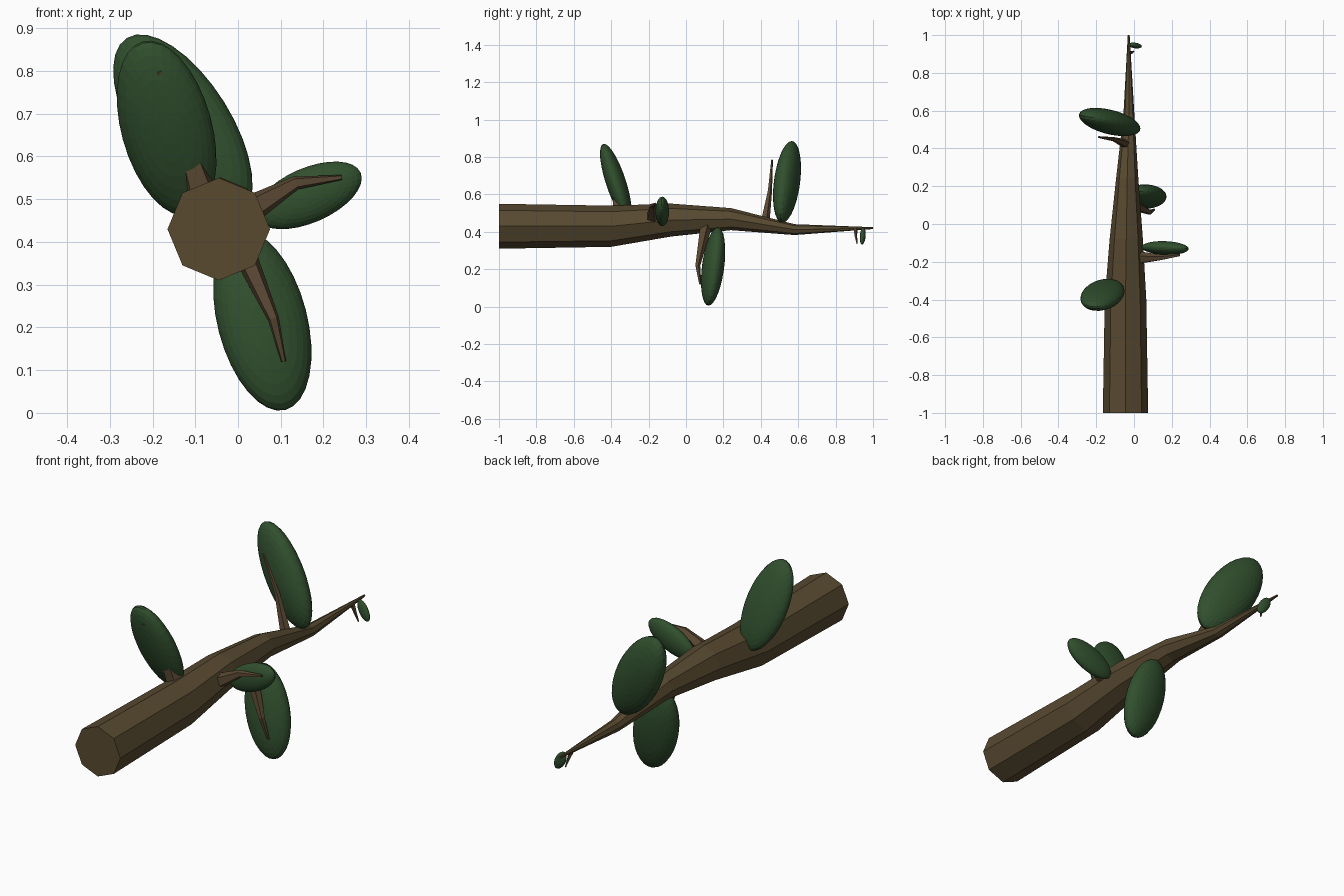
import bpy, bmesh, math
from mathutils import Vector, Matrix

if "Cube" in bpy.data.objects:
    bpy.data.objects.remove(bpy.data.objects["Cube"])


def material(name, rgb):
    m = bpy.data.materials.new(name)
    m.diffuse_color = (*rgb, 1)
    m.use_nodes = True
    m.node_tree.nodes["Principled BSDF"].inputs["Base Color"].default_value = m.diffuse_color
    return m


BARK = material("bark brown", (0.098, 0.068, 0.030))
TWIG = material("twig brown", (0.100, 0.064, 0.033))
LEAF = material("leaf green", (0.030, 0.078, 0.027))


def finish(name, bm, mat):
    bmesh.ops.recalc_face_normals(bm, faces=bm.faces)
    mesh = bpy.data.meshes.new(name)
    bm.to_mesh(mesh)
    bm.free()
    mesh.materials.append(mat)
    obj = bpy.data.objects.new(name, mesh)
    bpy.context.collection.objects.link(obj)


def tube(name, path, sides, mat, normal=None):
    """Flat-sided tapered tube along (x, y, z, radius) points."""
    bm = bmesh.new()
    pts = [Vector(p[:3]) for p in path]
    rings = []
    for i, p in enumerate(path):
        d = normal or (pts[min(i + 1, len(pts) - 1)] - pts[max(i - 1, 0)]).normalized()
        ref = Vector((0, 1, 0)) if abs(d.y) < 0.8 else Vector((1, 0, 0))
        u = (ref - d * ref.dot(d)).normalized()
        v = d.cross(u)
        rings.append([bm.verts.new(pts[i] + p[3] * (u * math.cos(a) + v * math.sin(a)))
                      for a in (2 * math.pi * k / sides for k in range(sides))])
    for r0, r1 in zip(rings, rings[1:]):
        for k in range(sides):
            j = (k + 1) % sides
            bm.faces.new((r0[k], r0[j], r1[j], r1[k]))
    bm.faces.new(rings[0])
    bm.faces.new(rings[-1])
    finish(name, bm, mat)


def leaf(name, centre, length, width, thick, tilt, lean_x, lean_z):
    """Flattened ellipsoid: tilted in the x-z plane, then leaned along y."""
    bm = bmesh.new()
    bmesh.ops.create_uvsphere(bm, u_segments=32, v_segments=16, radius=1)
    pole_to_y = Matrix.Rotation(math.pi / 2, 4, 'X')
    scale = Matrix.Diagonal((width, thick, length, 1))
    turn = Matrix.Rotation(math.radians(tilt), 4, 'Y')
    lean = Matrix.Identity(4)
    lean[1][0], lean[1][2] = lean_x, lean_z
    bm.transform(Matrix.Translation(centre) @ lean @ turn @ scale @ pole_to_y)
    finish(name, bm, LEAF)


# Main branch: octagonal, tapering from the cut end to a fine tip
tube("main_branch", [(-0.045, -1.0, 0.430, 0.120), (-0.045, -0.40, 0.430, 0.110),
                     (-0.041, -0.08, 0.463, 0.088), (-0.036, 0.24, 0.468, 0.059),
                     (-0.027, 0.58, 0.412, 0.029), (-0.028, 1.0, 0.420, 0.005)],
     8, BARK, Vector((0, 1, 0)))

# Bent side twigs
twigs = [
    [(-0.075, -0.350, 0.48, 0.045), (-0.125, -0.375, 0.64, 0.026), (-0.185, -0.455, 0.80, 0.007)],
    [(0.010, -0.180, 0.465, 0.038), (0.135, -0.178, 0.538, 0.017), (0.243, -0.165, 0.551, 0.006)],
    [(-0.010, 0.105, 0.43, 0.034), (0.083, 0.062, 0.22, 0.014), (0.107, 0.076, 0.12, 0.006)],
    [(-0.035, 0.420, 0.44, 0.026), (-0.105, 0.448, 0.62, 0.012), (-0.187, 0.460, 0.785, 0.005)],
    [(-0.028, 0.905, 0.42, 0.012), (-0.012, 0.908, 0.375, 0.007), (0.000, 0.915, 0.335, 0.003)],
]
for i, path in enumerate(twigs):
    tube(f"twig_{i + 1}", path, 5, TWIG)

# Leaf clumps: centre, half length, half width, half thickness, tilt, leans
leaves = [
    ((-0.167, -0.375, 0.666), 0.211, 0.106, 0.056, -15.5, -0.03, -0.315),
    ((0.165, -0.127, 0.509), 0.133, 0.064, 0.036, 66.5, -0.05, 0.04),
    ((0.057, 0.145, 0.215), 0.215, 0.105, 0.059, -14.5, 0.087, 0.135),
    ((-0.129, 0.540, 0.667), 0.248, 0.114, 0.066, -32.0, -0.188, 0.03),
    ((0.006, 0.945, 0.378), 0.052, 0.026, 0.015, -32.0, -0.10, 0.03),
]
for i, args in enumerate(leaves):
    leaf(f"leaf_{i + 1}", *args)
